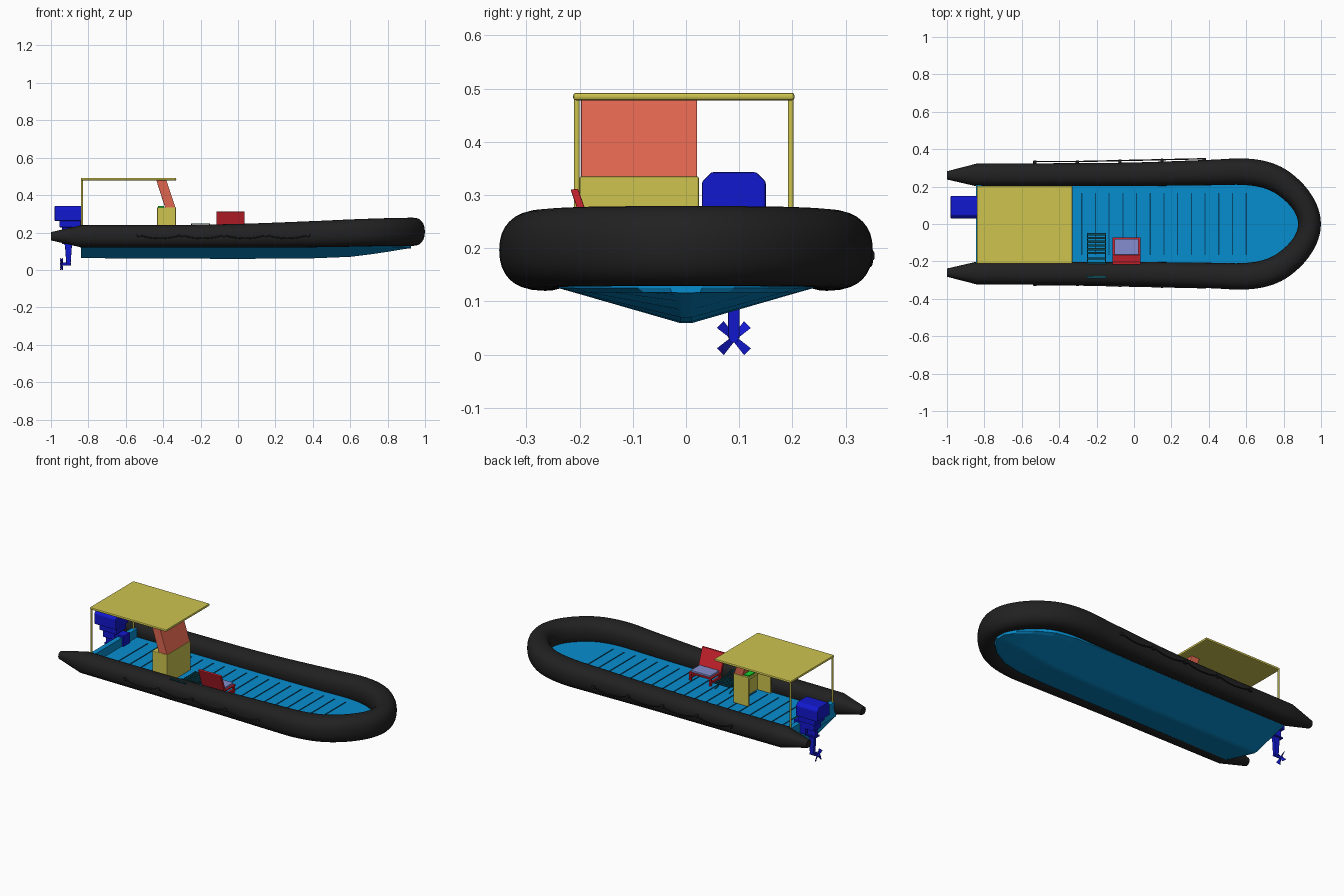
import bpy, bmesh, math
from mathutils import Vector, Matrix

if "Cube" in bpy.data.objects:
    bpy.data.objects.remove(bpy.data.objects["Cube"])

def mat(name, r, g, b):
    m = bpy.data.materials.new(name)
    m.diffuse_color = [(c / 255) ** 2.2 for c in (r, g, b)] + [1]
    m.use_nodes = True
    m.node_tree.nodes["Principled BSDF"].inputs["Base Color"].default_value = m.diffuse_color
    return m

BLACK = mat("rubber", 38, 38, 38)
BLUE = mat("deck_blue", 15, 140, 205)
LINE = mat("groove_blue", 8, 75, 110)
YELLOW = mat("yellow", 205, 195, 80)
SALMON = mat("salmon", 222, 102, 80)
RED = mat("red", 205, 40, 50)
LILAC = mat("lilac", 130, 140, 205)
NAVY = mat("motor_blue", 25, 30, 205)
TEAL = mat("teal", 20, 75, 85)
GREEN = mat("green", 30, 210, 50)

def finish(name, bm, m, smooth=False, bevel=0):
    bmesh.ops.recalc_face_normals(bm, faces=bm.faces)
    me = bpy.data.meshes.new(name)
    bm.to_mesh(me)
    bm.free()
    ob = bpy.data.objects.new(name, me)
    bpy.context.collection.objects.link(ob)
    me.materials.append(m)
    if bevel:
        b = ob.modifiers.new("bevel", 'BEVEL')
        b.width, b.segments = bevel, 2
    if smooth:
        bpy.context.view_layer.objects.active = ob
        ob.select_set(True)
        bpy.ops.object.shade_smooth_by_angle(angle=math.radians(35))
        ob.select_set(False)
    return ob

def loft(bm, rings):
    vs = [[bm.verts.new(p) for p in r] for r in rings]
    n = len(vs[0])
    for a, b in zip(vs, vs[1:]):
        for i in range(n):
            bm.faces.new((a[i], a[(i + 1) % n], b[(i + 1) % n], b[i]))
    bm.faces.new(vs[0])
    bm.faces.new(vs[-1])

def box(name, x, y, z, m, bevel=0):
    bm = bmesh.new()
    loft(bm, [[(x[0], y[0], h), (x[1], y[0], h), (x[1], y[1], h), (x[0], y[1], h)] for h in z])
    return finish(name, bm, m, bevel=bevel)

def extrude(name, axis, profile, a, b, m, bevel=0):
    """Prism: profile in the other two axes, extruded along x or y."""
    pt = (lambda p, t: (t, p[0], p[1])) if axis == 'x' else (lambda p, t: (p[0], t, p[1]))
    bm = bmesh.new()
    loft(bm, [[pt(p, t) for p in profile] for t in (a, b)])
    return finish(name, bm, m, bevel=bevel)

def pipe(name, pts, r, m, sides=2):
    cu = bpy.data.curves.new(name, 'CURVE')
    cu.dimensions, cu.bevel_depth, cu.bevel_resolution, cu.use_fill_caps = '3D', r, sides, True
    sp = cu.splines.new('POLY')
    sp.points.add(len(pts) - 1)
    for p, q in zip(sp.points, pts):
        p.co = (*q, 1)
    cu.materials.append(m)
    ob = bpy.data.objects.new(name, cu)
    bpy.context.collection.objects.link(ob)
    return ob

# inflatable tube: (x, y, z, horizontal radius, vertical radius) from bow to stern
ctrl = [Vector(c) for c in [
    (.938, 0, .204, .061, .075), (.915, .09, .204, .062, .075), (.845, .18, .203, .066, .075),
    (.74, .25, .201, .07, .074), (.6, .279, .197, .071, .073), (.4, .275, .191, .068, .07),
    (0, .266, .183, .063, .063), (-.4, .264, .18, .061, .06), (-.84, .262, .18, .061, .059)]]
mirror5 = lambda v: Vector((v[0], -v[1], v[2], v[3], v[4]))
ext = [mirror5(ctrl[1])] + ctrl + [ctrl[-1] * 2 - ctrl[-2]]
half = []
for i in range(1, len(ext) - 2):
    p0, p1, p2, p3 = ext[i - 1:i + 3]
    for k in range(6):
        t = k / 6
        half.append(.5 * (2 * p1 + (p2 - p0) * t + (2 * p0 - 5 * p1 + 4 * p2 - p3) * t * t
                          + (3 * p1 - p0 - 3 * p2 + p3) * t ** 3))
half += [ctrl[-1], Vector((-1, .26, .18, .022, .022))]
path = [mirror5(v) for v in reversed(half[1:])] + half
rings = []
for i, v in enumerate(path):
    a, b = path[max(i - 1, 0)], path[min(i + 1, len(path) - 1)]
    t = Vector((b[0] - a[0], b[1] - a[1], 0)).normalized()
    n = Vector((t.y, -t.x, 0))
    ring = []
    for k in range(32):
        c, s = math.cos(k * math.tau / 32), math.sin(k * math.tau / 32)
        pw = lambda u: math.copysign(abs(u) ** .88, u)
        ring.append(Vector(v[:3]) + n * v[3] * pw(c) + Vector((0, 0, v[4] * pw(s))))
    rings.append(ring)
bm = bmesh.new()
loft(bm, rings)
finish("inflatable_tube", bm, BLACK, smooth=True)

# V-shaped hull with flat deck on top: (x, half width, keel z)
DECK = .16
bm = bmesh.new()
loft(bm, [[(x, -w, DECK), (x, -w, .125), (x, -w * .88, .117), (x, -.01, k), (x, .01, k),
           (x, w * .88, .117), (x, w, .125), (x, w, DECK)]
          for x, w, k in [(-.84, .24, .063), (0, .24, .059), (.4, .24, .062), (.6, .235, .07),
                          (.72, .21, .085), (.82, .155, .1), (.89, .09, .112), (.925, .03, .116)]])
finish("hull", bm, BLUE)
box("transom", (-.845, -.815), (-.22, .22), (.12, .21), BLUE)
for i in range(19):
    x = .6 - i * .0733
    box("deck_slat_line", (x - .003, x + .003), (-.165, .165), (DECK - .002, DECK + .003), LINE)

# grab ropes with fittings on both sides
for s, off in ((-1, 0), (1, .008)):
    fit = [-.53, -.303, -.075, .15, .375]
    side = lambda x: s * (.326 + off + max(0, x + .3) * .022)
    pts = []
    for a, b in zip(fit, fit[1:]):
        for k in range(8):
            t = k / 8
            x = a + (b - a) * t
            pts.append((x, side(x), .187 - .075 * t * (1 - t)))
    pts.append((fit[-1], side(fit[-1]), .187))
    pipe("grab_rope", pts, .0035, BLACK)
    for x in fit:
        y = side(x)
        box("rope_fitting", (x - .009, x + .009), sorted((y - s * .015, y + s * .005)), (.177, .195), BLACK, .003)

# canopy roof and rear posts
box("canopy", (-.84, -.33), (-.212, .204), (.478, .492), YELLOW, .005)
for y in (-.205, .197):
    pipe("canopy_post", [(-.834, y, DECK), (-.834, y, .485)], .0055, YELLOW, 3)

# console, open at the back, with sloping screen and control panel
box("console_front", (-.345, -.332), (-.2, .024), (DECK, .335), YELLOW, .003)
box("console_top", (-.432, -.332), (-.2, .024), (.318, .335), YELLOW, .003)
for y in (-.2, .01):
    box("console_side", (-.432, -.332), (y, y + .014), (DECK, .335), YELLOW, .003)
extrude("screen", 'y', [(-.39, .333), (-.334, .333), (-.383, .48), (-.437, .48)], -.197, .021, SALMON, .002)
box("control_panel", (-.428, -.395), (-.06, .012), (.335, .342), GREEN)

# passenger bench
box("bench_cushion", (-.105, .025), (-.165, -.08), (.208, .22), LILAC, .003)
box("bench_frame", (-.115, .035), (-.18, -.072), (.2, .209), RED, .002)
extrude("bench_back", 'x', [(-.165, .205), (-.18, .205), (-.217, .31), (-.203, .312)], -.115, .035, RED, .002)
for x in (-.112, .02):
    for y in (-.172, -.088):
        box("bench_leg", (x, x + .012), (y, y + .012), (DECK, .202), RED)
    box("bench_foot_rail", (x, x + .012), (-.18, -.074), (.172, .182), RED)

# folding slatted chair
for x in (-.248, -.152):
    pipe("chair_seat_rail", [(x, -.05, .2), (x, -.165, .195)], .003, TEAL)
    pipe("chair_back_rail", [(x, -.165, .195), (x, -.29, .245)], .003, TEAL)
    pipe("chair_leg", [(x, -.06, DECK), (x, -.16, .196)], .003, TEAL)
    pipe("chair_leg", [(x, -.16, DECK), (x, -.06, .199)], .003, TEAL)
for i in range(6):
    y = -.055 - i * .02
    box("chair_seat_slat", (-.25, -.15), (y - .006, y + .006), (.199, .203), TEAL)
for i in range(5):
    y, z = -.185 - i * .025, .205 + i * .01
    box("chair_back_slat", (-.25, -.15), (y - .006, y + .006), (z, z + .004), TEAL)

# outboard motor
MY = .09
extrude("motor_cowl", 'x', [(MY - .06, .262), (MY + .06, .262), (MY + .06, .325), (MY + .042, .343),
                            (MY - .042, .343), (MY - .06, .325)], -.98, -.836, NAVY, .004)
box("motor_body", (-.955, -.84), (MY - .048, MY + .048), (.228, .264), NAVY, .004)
box("motor_neck", (-.94, -.86), (MY - .035, MY + .035), (.185, .23), NAVY, .004)
box("motor_bracket", (-.88, -.805), (MY - .03, MY + .03), (.15, .222), NAVY)
extrude("motor_leg", 'y', [(-.935, .19), (-.865, .19), (-.875, .14), (-.888, .13), (-.895, .03),
                           (-.918, .03), (-.925, .13), (-.935, .145)], MY - .011, MY + .011, NAVY, .003)
box("motor_plate", (-.94, -.87), (MY - .02, MY + .02), (.138, .145), NAVY)
pipe("propeller_hub", [(-.953, MY, .031), (-.892, MY, .031)], .009, NAVY, 3)
for k in range(4):
    bm = bmesh.new()
    loft(bm, [[(t + .004, -.005, .004), (t + .004, .005, .004), (t + .008, .009, .036), (t - .006, -.009, .036)]
              for t in (-.002, .002)])
    bm.transform(Matrix.Translation((-.945, MY, .031))
                 @ Matrix.Rotation(math.pi / 4 + k * math.pi / 2, 4, 'X'))
    finish("propeller_blade", bm, NAVY)
